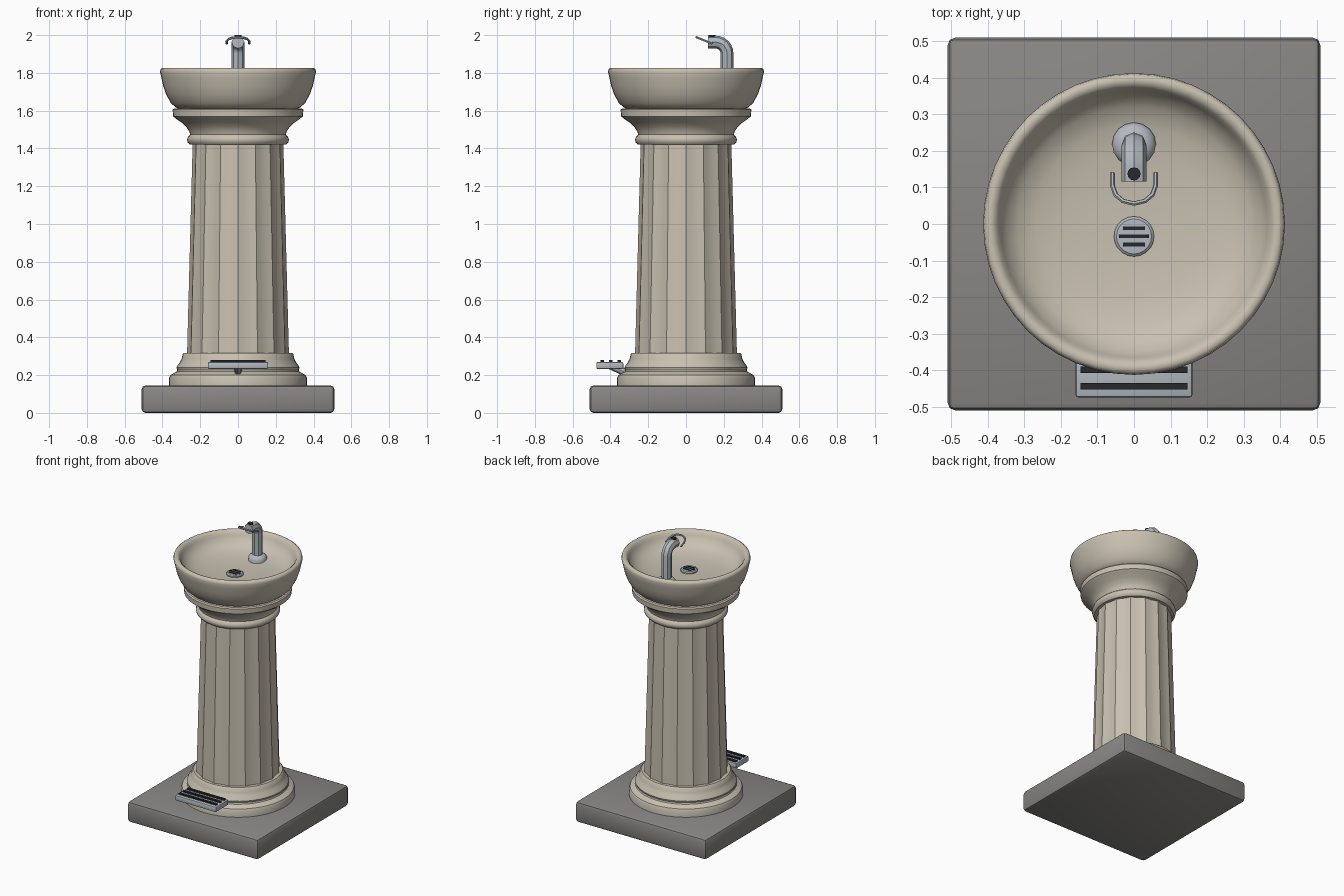
import bpy, bmesh
from math import sin, cos, pi, radians

if "Cube" in bpy.data.objects:
    bpy.data.objects.remove(bpy.data.objects["Cube"])


def material(name, rgb):
    m = bpy.data.materials.new(name)
    m.diffuse_color = (*rgb, 1)
    m.use_nodes = True
    m.node_tree.nodes["Principled BSDF"].inputs["Base Color"].default_value = m.diffuse_color
    return m


STONE = material("stone", (0.58, 0.53, 0.44))
SLAB = material("dark stone", (0.25, 0.245, 0.235))
METAL = material("metal", (0.45, 0.49, 0.53))
DARK = material("black rubber", (0.02, 0.022, 0.025))


def smooth(ob, angle=35):
    bpy.ops.object.select_all(action='DESELECT')
    ob.select_set(True)
    bpy.context.view_layer.objects.active = ob
    bpy.ops.object.shade_smooth_by_angle(angle=radians(angle))


def finish(name, bm, mat, angle=35):
    bmesh.ops.recalc_face_normals(bm, faces=bm.faces)
    me = bpy.data.meshes.new(name)
    bm.to_mesh(me)
    bm.free()
    ob = bpy.data.objects.new(name, me)
    bpy.context.collection.objects.link(ob)
    me.materials.append(mat)
    smooth(ob, angle)
    return ob


def lathe(name, profile, mat, n=48, at=(0, 0), scale=lambda i: 1, angle=35):
    """Revolve (radius, z) points; the profile starts and ends on the axis."""
    bm = bmesh.new()
    rings = []
    for r, z in profile:
        if r == 0:
            rings.append([bm.verts.new((at[0], at[1], z))] * n)
        else:
            rings.append([bm.verts.new((at[0] + r * scale(i) * cos(2 * pi * i / n),
                                        at[1] + r * scale(i) * sin(2 * pi * i / n), z))
                          for i in range(n)])
    for a, b in zip(rings, rings[1:]):
        for i in range(n):
            j = (i + 1) % n
            bm.faces.new(list(dict.fromkeys((a[i], a[j], b[j], b[i]))))
    return finish(name, bm, mat, angle)


def box(name, lo, hi, mat, bevel=0.0):
    bm = bmesh.new()
    bmesh.ops.create_cube(bm, size=1)
    for v in bm.verts:
        v.co = [(a + b) / 2 + c * (b - a) for a, b, c in zip(lo, hi, v.co)]
    if bevel:
        bmesh.ops.bevel(bm, geom=bm.edges[:], offset=bevel, segments=2,
                        profile=0.5, affect='EDGES')
    return finish(name, bm, mat)


def tube(name, points, radius, mat, resolution=2):
    cu = bpy.data.curves.new(name, 'CURVE')
    cu.dimensions = '3D'
    cu.bevel_depth = radius
    cu.bevel_resolution = resolution
    cu.use_fill_caps = True
    sp = cu.splines.new('POLY')
    sp.points.add(len(points) - 1)
    for p, co in zip(sp.points, points):
        p.co = (*co, 1)
    ob = bpy.data.objects.new(name, cu)
    bpy.context.collection.objects.link(ob)
    cu.materials.append(mat)
    bpy.ops.object.select_all(action='DESELECT')
    ob.select_set(True)
    bpy.context.view_layer.objects.active = ob
    bpy.ops.object.convert(target='MESH')
    smooth(bpy.context.object, 40)


# square plinth
box("plinth", (-0.51, -0.51, 0), (0.51, 0.51, 0.145), SLAB, 0.02)

# moulded column base
lathe("column_base", [(0, 0.14), (0.365, 0.14), (0.365, 0.185), (0.358, 0.2), (0.34, 0.21),
                      (0.325, 0.218), (0.322, 0.228), (0.326, 0.24), (0.32, 0.252),
                      (0.307, 0.268), (0.298, 0.288), (0.293, 0.31), (0.285, 0.318),
                      (0, 0.318)], STONE)

# fluted tapering shaft: 16 shallow concave flutes
FLUTE = (1, 0.972, 0.962, 0.972)
lathe("fluted_shaft", [(0, 0.3), (0.27, 0.3), (0.24, 1.43), (0, 1.43)], STONE,
      n=64, scale=lambda i: FLUTE[i % 4])

# capital: neck ring, flare and flat band
lathe("capital", [(0, 1.42), (0.254, 1.42), (0.266, 1.432), (0.27, 1.447), (0.265, 1.462),
                  (0.253, 1.473), (0.258, 1.49), (0.272, 1.512), (0.298, 1.537),
                  (0.328, 1.557), (0.344, 1.57), (0.346, 1.605), (0.338, 1.612),
                  (0, 1.612)], STONE)

# hollow bowl with a rounded rim
lathe("bowl", [(0, 1.605), (0.3, 1.605), (0.33, 1.617), (0.355, 1.64), (0.38, 1.685),
               (0.396, 1.73), (0.406, 1.775), (0.413, 1.805), (0.41, 1.82), (0.4, 1.827),
               (0.386, 1.826), (0.374, 1.815), (0.365, 1.795), (0.35, 1.768), (0.32, 1.742),
               (0.27, 1.722), (0.2, 1.711), (0.1, 1.704), (0, 1.702)], STONE, angle=50)

# drain with three slots
lathe("drain", [(0, 1.695), (0.055, 1.695), (0.055, 1.711), (0.048, 1.717), (0, 1.719)],
      METAL, n=20, at=(0, -0.034))
for k, half in ((-1, 0.03), (0, 0.041), (1, 0.03)):
    y = -0.034 + k * 0.022
    box(f"drain_slot_{k + 2}", (-half, y - 0.005, 1.71), (half, y + 0.005, 1.7215), DARK)

# spout: flange, bent pipe, nozzle
lathe("spout_flange", [(0, 1.695), (0.06, 1.695), (0.06, 1.73), (0.052, 1.742),
                       (0.036, 1.752), (0, 1.752)], METAL, n=16, at=(0, 0.218))
bend = [(0, 0.157 + 0.06 * cos(a), 1.903 + 0.06 * sin(a))
        for a in (i * pi / 12 for i in range(7))]
tube("spout_pipe", [(0, 0.217, 1.71)] + bend + [(0, 0.117, 1.963)], 0.034, METAL)
lathe("nozzle", [(0, 1.98), (0.018, 1.98), (0.018, 2.0), (0, 2.0)], DARK, n=12, at=(0, 0.137))

# U-shaped mouth guard, rising toward the front
guard = [(-0.059, 0.14), (-0.059, 0.105), (-0.05, 0.08), (-0.03, 0.063), (0, 0.056)]
guard += [(-x, y) for x, y in guard[-2::-1]]
tube("mouth_guard", [(x, y, 1.955 + (0.14 - y) * 0.4) for x, y in guard], 0.0065, METAL, 1)

# foot pedal, grip strips and support rod
box("pedal", (-0.16, -0.475, 0.232), (0.16, -0.332, 0.27), METAL, 0.008)
for k in range(3):
    y = -0.444 + 0.045 * k
    box(f"pedal_grip_{k + 1}", (-0.146, y - 0.009, 0.262), (0.146, y + 0.009, 0.279), DARK)
tube("pedal_rod", [(0, -0.4, 0.25), (0, -0.29, 0.2)], 0.02, METAL)
